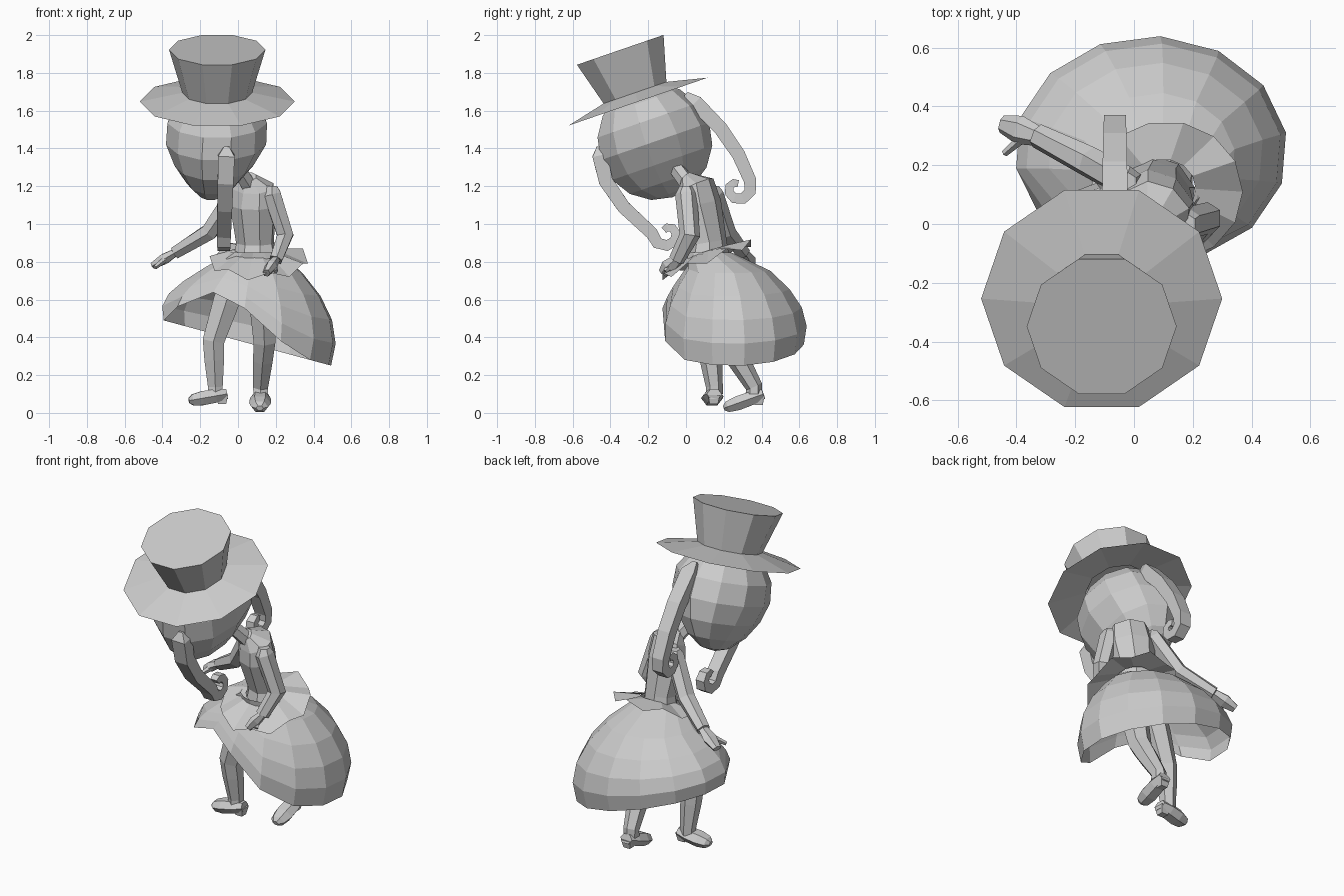
import bpy, bmesh, math
from mathutils import Vector, Matrix

cube = bpy.data.objects.get("Cube")
if cube:
    bpy.data.objects.remove(cube, do_unlink=True)

colour = (.6, .6, .6, 1)
grey = bpy.data.materials.new("plain grey")
grey.use_nodes = True
grey.diffuse_color = colour
grey.node_tree.nodes["Principled BSDF"].inputs["Base Color"].default_value = colour

ACROSS, BACK, UP = Vector((1, 0, 0)), Vector((0, 1, 0)), Vector((0, 0, 1))
QUARTER = math.pi / 2
COLUMNS = 14


def finish(name, bm):
    bmesh.ops.recalc_face_normals(bm, faces=bm.faces)
    mesh = bpy.data.meshes.new(name)
    bm.to_mesh(mesh)
    bm.free()
    mesh.materials.append(grey)
    part = bpy.data.objects.new(name, mesh)
    bpy.context.collection.objects.link(part)


def bridge(bm, rings):
    for low, high in zip(rings, rings[1:]):
        for i in range(len(low)):
            bm.faces.new((low[i - 1], low[i], high[i], high[i - 1]))


def loft(name, points, widths, side_axis=BACK, depth=1, sides=6, turn=0, open_start=False):
    """Skin a path with one half width per point, measured along side_axis."""
    bm = bmesh.new()
    points = [Vector(point) for point in points]
    last = len(points) - 1
    rings = []
    for i, (point, width) in enumerate(zip(points, widths)):
        along = (points[min(i + 1, last)] - points[max(i - 1, 0)]).normalized()
        u = (side_axis - along * side_axis.dot(along)).normalized()
        v = along.cross(u) * depth
        angles = [turn + math.tau * k / sides for k in range(sides)]
        rings.append([bm.verts.new(point + (u * math.cos(a) + v * math.sin(a)) * width)
                      for a in angles])
    bridge(bm, rings)
    bm.faces.new(rings[-1])
    if not open_start:
        bm.faces.new(rings[0])
    finish(name, bm)


def taper(start, end, count):
    return [start + (end - start) * i / (count - 1) for i in range(count)]


# Tall hat: wide sloping brim and a flared crown, tipped forward
tilt = Matrix.Rotation(math.radians(19), 4, 'X')
hat_axis = tilt @ UP
crown_base = Vector((-.11, -.27, 1.695))
loft("top_hat", [crown_base - hat_axis * .05, crown_base, crown_base + hat_axis * .24],
     [.41, .185, .255], ACROSS, sides=10, open_start=True)

# Head: faceted ball narrowing sideways to a pointed chin
bm = bmesh.new()
radius = .31
bmesh.ops.create_uvsphere(bm, u_segments=11, v_segments=8, radius=radius)
for v in bm.verts:
    drop = max(0, .2 - v.co.z / radius)
    v.co.x = v.co.x * (.93 - .33 * drop) - .03 * drop
bm.transform(Matrix.Translation((-.11, -.17, 1.435)) @ tilt)
finish("head", bm)


# Long hair locks: a bowed strand that ends in a shrinking curl
def hair_lock(name, root, curl_centre, start_angle, spin, bow):
    root, centre = Vector(root), Vector(curl_centre)

    def around(angle, reach):
        return centre + (BACK * math.cos(angle) + UP * math.sin(angle)) * reach

    curl = [around(start_angle + spin * QUARTER * step / 2, .08 - .008 * step)
            for step in range(8)]
    strand = [root.lerp(curl[0], f) + BACK * bow * math.sin(math.pi * f)
              for f in (0, .1, .4, .7)]
    points = strand + curl
    widths = [.02] + taper(.062, .03, len(points) - 1)
    loft(name, points, widths, ACROSS, .9, sides=4, turn=QUARTER / 2)


hair_lock("front_hair_lock", (-.06, -.46, 1.41), (-.075, -.1, .95), -2 * QUARTER, 1, -.08)
hair_lock("back_hair_lock", (-.065, 0, 1.69), (-.065, .27, 1.19), QUARTER / 3, -1, .05)

# Bodice and neck, turned toward one side
shoulder_line = Vector((.8, -.6, 0))
loft("bodice", [(.09, .12, .8), (.09, .12, .9), (.08, .07, 1.1), (.08, .05, 1.2), (.06, 0, 1.25)],
     [.13, .11, .135, .12, .04], shoulder_line, .8, sides=8)
loft("neck", [(.06, .02, 1.2), (-.04, -.1, 1.36)], [.045, .04])


# Arms: one hand on the hip, the other held out
def arm(side, shoulder, elbow, wrist, fingertip, thumb_tip):
    shoulder, elbow, wrist, fingertip = map(Vector, (shoulder, elbow, wrist, fingertip))
    loft(side + "_arm", [shoulder + UP * .04, shoulder, elbow, wrist], [.035, .058, .055, .042],
         depth=.9)
    palm = wrist.lerp(fingertip, .5)
    loft(side + "_hand", [wrist, palm, fingertip], [.035, .05, .03], depth=.65)
    loft(side + "_thumb", [wrist.lerp(palm, .5), thumb_tip], [.02, .012], UP, sides=5)


arm("left", (.18, 0, 1.16), (.25, .02, .94), (.2, -.05, .81), (.15, -.12, .74), (.2, -.11, .75))
arm("right", (-.02, .14, 1.16), (-.15, .21, .96), (-.33, .3, .85), (-.45, .34, .78),
    (-.44, .24, .77))

# Bell skirt, tilted sideways and parted at the front
bm = bmesh.new()
rings = [[] for row in range(6)]
for column in range(COLUMNS):
    degrees = 360 * column / COLUMNS + 9
    angle = math.radians(degrees)
    from_parting = abs((degrees - 247 + 180) % 360 - 180)
    reach = min(1, .43 + from_parting / 97)
    for row, ring in enumerate(rings):
        down = reach * row / (len(rings) - 1)
        swell = math.sin(1.2 * QUARTER * down ** .95)
        x = (.13 + .335 * swell) * math.cos(angle)
        y = (.12 + .27 * swell) * math.sin(angle)
        ring.append(bm.verts.new((x + .09 - .04 * down, y + .12 + .13 * swell ** .3,
                                  .85 - (.48 + .27 * x) * down)))
bridge(bm, rings)
finish("skirt", bm)

# Ruffled frill round the waist, higher at the back
bm = bmesh.new()
waist, ruffle = [], []
for column in range(COLUMNS):
    angle = math.tau * column / COLUMNS
    x, y = math.cos(angle), math.sin(angle)
    wave = .02 if column % 2 else -.02
    waist.append(bm.verts.new((.1 + .11 * x, .12 + .1 * y, .86 + .03 * y)))
    ruffle.append(bm.verts.new((.11 + .26 * x, .11 + .24 * y, .81 + .09 * y + wave)))
bridge(bm, [waist, ruffle])
finish("waist_frill", bm)


# Legs with heeled shoes
def leg(side, hip, knee, ankle, heel, toe, foot_side):
    heel, toe = Vector(heel), Vector(toe)
    hip, knee, ankle = map(Vector, (hip, knee, ankle))
    loft(side + "_leg", [hip, hip.lerp(knee, .5), knee, knee.lerp(ankle, .4), ankle,
                         ankle - UP * .04],
         [.085, .08, .066, .06, .045, .045])
    loft(side + "_shoe", [heel.lerp(toe, f) for f in (0, .3, .65, .9, 1)],
         [.04, .055, .058, .045, .02], foot_side, .75)
    sole = heel.lerp(toe, .12)
    loft(side + "_shoe_heel", [sole, sole - UP * .05], [.045, .03], foot_side,
         sides=4, turn=QUARTER / 2)


leg("left", (.12, .1, .78), (.14, .22, .38), (.12, .36, .14), (.12, .41, .1), (.115, .2, .025),
    ACROSS)
leg("right", (0, .12, .78), (-.13, .12, .38), (-.12, .15, .14), (-.06, .15, .1),
    (-.26, .13, .065), BACK)
